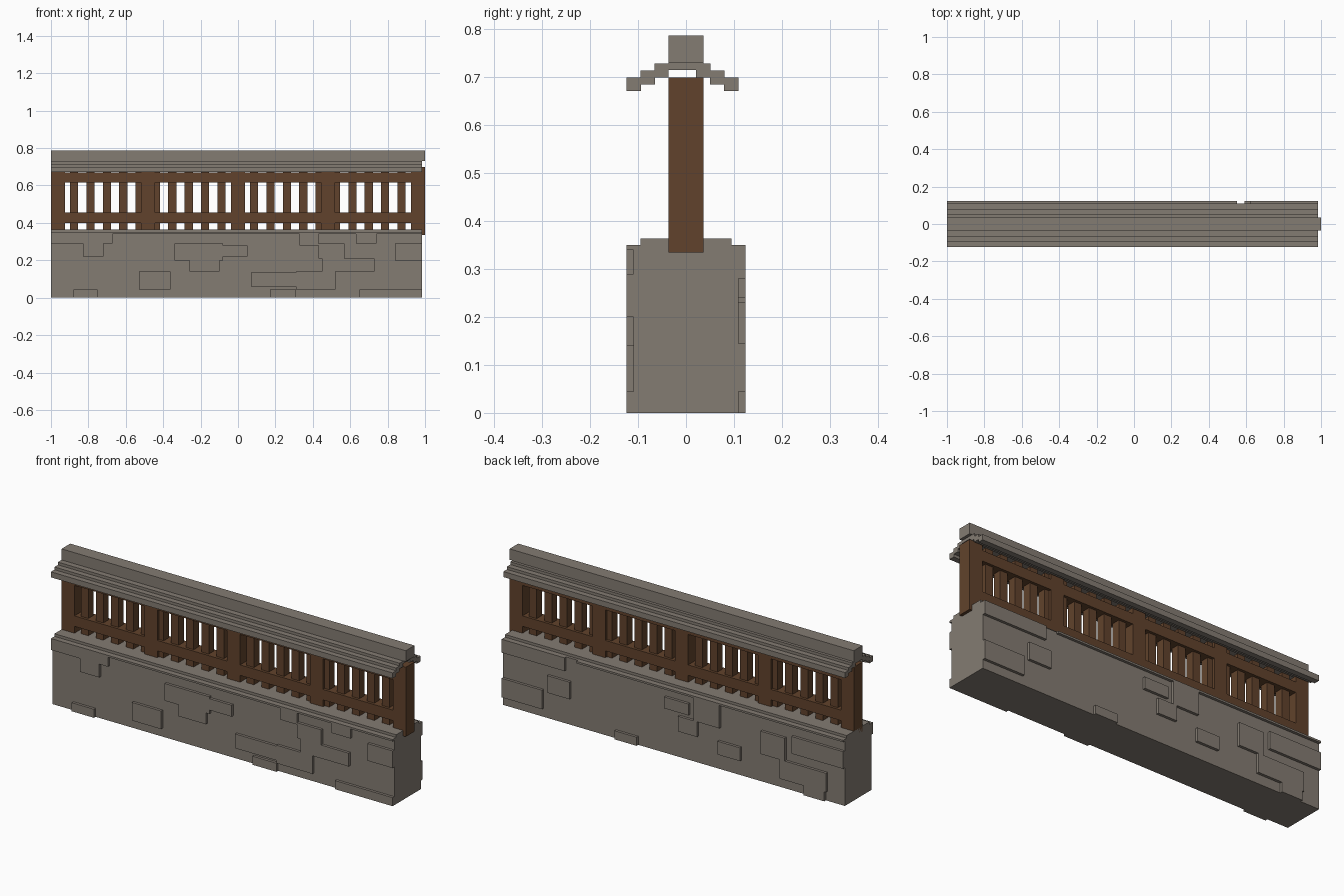
import bpy
import bmesh

cube = bpy.data.objects.get("Cube")
if cube:
    bpy.data.objects.remove(cube, do_unlink=True)


def material(name, rgb):
    m = bpy.data.materials.new(name)
    m.use_nodes = True
    col = (*rgb, 1)
    m.diffuse_color = col
    m.node_tree.nodes["Principled BSDF"].inputs["Base Color"].default_value = col
    return m


stone = material("warm grey stone", (0.23, 0.20, 0.17))
wood = material("brown wood", (0.12, 0.055, 0.025))


def boxes(name, mat, spans):
    """One object made of boxes, each given as (x0, x1, y0, y1, z0, z1)."""
    bm = bmesh.new()
    for x0, x1, y0, y1, z0, z1 in spans:
        geo = bmesh.ops.create_cube(bm, size=1)
        for v in geo["verts"]:
            v.co = (x1 if v.co.x > 0 else x0,
                    y1 if v.co.y > 0 else y0,
                    z1 if v.co.z > 0 else z0)
    me = bpy.data.meshes.new(name)
    bm.to_mesh(me)
    bm.free()
    me.materials.append(mat)
    ob = bpy.data.objects.new(name, me)
    bpy.context.collection.objects.link(ob)
    return ob


L, R = -1, 0.985       # ends of the stonework
CORE, FACE = 0.11, 0.124

# Stone base and its cap
boxes("wall_core", stone, [(L, R, -CORE, CORE, 0, 0.35)])
boxes("wall_cap", stone, [(L, R, -0.095, 0.095, 0.35, 0.364)])

# Raised stones: x0, x1, z0, z1
front = [
    (L, R, 0.34, 0.35), (L, -0.67, 0.29, 0.34), (-0.83, -0.72, 0.22, 0.29),
    (-0.88, -0.75, 0, 0.045), (-0.53, -0.36, 0.045, 0.14),
    (-0.34, -0.08, 0.2, 0.29), (-0.26, -0.1, 0.14, 0.2),
    (-0.08, 0.05, 0.22, 0.28), (0.07, 0.31, 0.06, 0.135),
    (0.17, 0.31, 0, 0.045), (0.33, 0.43, 0.28, 0.34),
    (0.43, 0.57, 0.21, 0.29), (0.45, 0.73, 0.14, 0.21),
    (0.31, 0.52, 0.045, 0.14), (0.63, 0.74, 0.29, 0.34),
    (0.84, R, 0.2, 0.29), (0.65, R, 0, 0.045),
]
back = [
    (L, 0.55, 0.34, 0.35), (0.62, R, 0.28, 0.35), (0.75, R, 0.045, 0.145),
    (0.59, 0.72, 0.14, 0.23), (0.2, 0.33, 0, 0.045), (-0.1, 0.04, 0.24, 0.3),
    (-0.28, -0.13, 0.22, 0.34), (-0.15, -0.04, 0.14, 0.22),
    (-0.4, -0.27, 0.08, 0.15), (-0.66, -0.52, 0.15, 0.27),
    (-0.9, -0.63, 0.05, 0.15), (L, -0.7, 0.2, 0.29), (-0.89, -0.77, 0, 0.05),
]
boxes("front_stones", stone, [(a, b, -FACE, -CORE, c, d) for a, b, c, d in front])
boxes("back_stones", stone, [(a, b, CORE, FACE, c, d) for a, b, c, d in back])

# Timber frame: posts, rails, balusters
D = 0.036
boxes("posts", wood, [(x, x + 0.075, -D, D, 0.335, 0.70)
                      for x in (-1 + 0.48125 * i for i in range(5))])
boxes("rails", wood, [(-0.99, 0.99, -D, D, z, z + 0.055) for z in (0.4, 0.615)])
boxes("balusters", wood, [(x, x + 0.0437, -0.022, 0.022, 0.35, 0.70)
                          for x in (-0.898 + 0.0875 * k for k in range(22))])

# Stepped roof with a taller ridge
boxes("roof_ridge", stone, [(L, 1, -D, D, 0.73, 0.787),
                            (L, R, -D, D, 0.715, 0.73)])
steps = []
for i in range(3):
    z = 0.70 - 0.0145 * i
    a = 0.036 + 0.029 * i
    b = 0.021 + 0.029 * i
    steps += [(L, R, -a - 0.03, -a, z, z + 0.029),
              (L, R, b, b + 0.03, z, z + 0.029)]
boxes("roof_steps", stone, steps)
